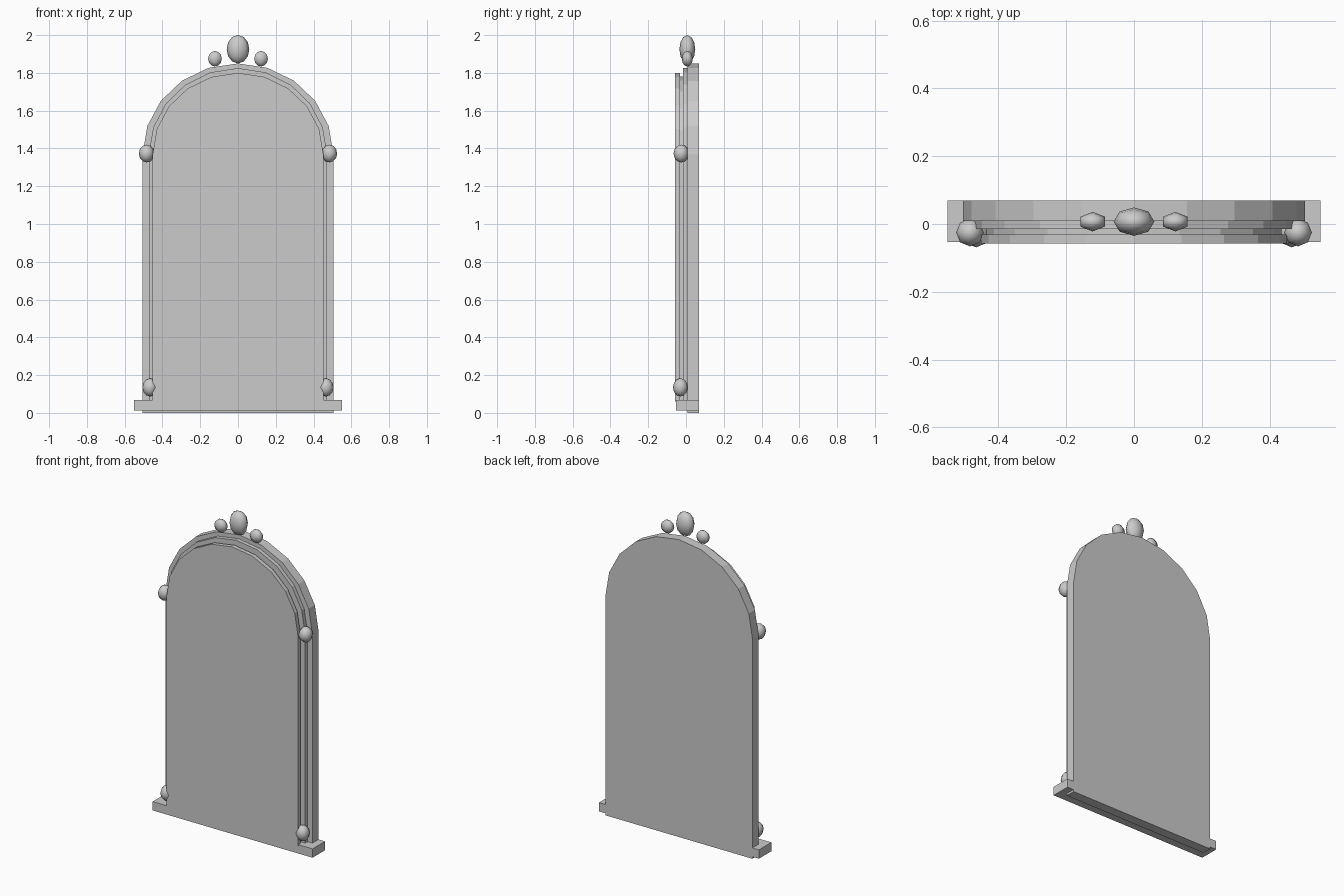
import bpy, bmesh
from math import sin, cos, pi

if "Cube" in bpy.data.objects:
    bpy.data.objects.remove(bpy.data.objects["Cube"])


def finish(bm, name, smooth=False):
    bmesh.ops.recalc_face_normals(bm, faces=bm.faces)
    mesh = bpy.data.meshes.new(name)
    bm.to_mesh(mesh)
    bm.free()
    for p in mesh.polygons:
        p.use_smooth = smooth
    obj = bpy.data.objects.new(name, mesh)
    bpy.context.collection.objects.link(obj)
    return obj


def arched_plate(name, rx, rz, bottom, y0, y1, spring=1.37, steps=10):
    bm = bmesh.new()
    pts = [(-rx, bottom), (rx, bottom)]
    pts += [(rx * cos(pi * i / steps), spring + rz * sin(pi * i / steps))
            for i in range(steps + 1)]
    face = bm.faces.new([bm.verts.new((x, y0, z)) for x, z in pts])
    ext = bmesh.ops.extrude_face_region(bm, geom=[face], use_keep_orig=True)
    moved = [v for v in ext["geom"] if isinstance(v, bmesh.types.BMVert)]
    bmesh.ops.translate(bm, verts=moved, vec=(0, y1 - y0, 0))
    return finish(bm, name)


def bead(name, centre, radii, segments=8):
    bm = bmesh.new()
    bmesh.ops.create_uvsphere(bm, u_segments=segments, v_segments=6, radius=1)
    bmesh.ops.scale(bm, verts=bm.verts, vec=radii)
    obj = finish(bm, name, smooth=True)
    obj.location = centre
    return obj


# Stacked arched layers, back to front
arched_plate("back_frame", 0.505, 0.48, 0.0, 0.009, 0.069)
arched_plate("middle_moulding", 0.472, 0.455, 0.05, -0.015, 0.009)
arched_plate("recessed_layer", 0.435, 0.41, 0.055, -0.031, -0.015)
arched_plate("mirror_panel", 0.452, 0.43, 0.06, -0.057, -0.031)

# Sill at the foot
bm = bmesh.new()
bmesh.ops.create_cube(bm, size=1)
bmesh.ops.scale(bm, verts=bm.verts, vec=(1.10, 0.122, 0.055))
sill = finish(bm, "base_sill")
sill.location = (0, 0.008, 0.04)

# Crest finial and beads on both sides
bead("crest_finial", (0, 0.007, 1.925), (0.06, 0.042, 0.075))
for side, s in (("left", -1), ("right", 1)):
    bead(side + "_crest_bead", (s * 0.122, 0.007, 1.875), (0.042, 0.029, 0.041), 6)
    bead(side + "_shoulder_bead", (s * 0.484, -0.025, 1.373), (0.041, 0.041, 0.047))
    bead(side + "_foot_bead", (s * 0.466, -0.029, 0.135), (0.04, 0.04, 0.048))
